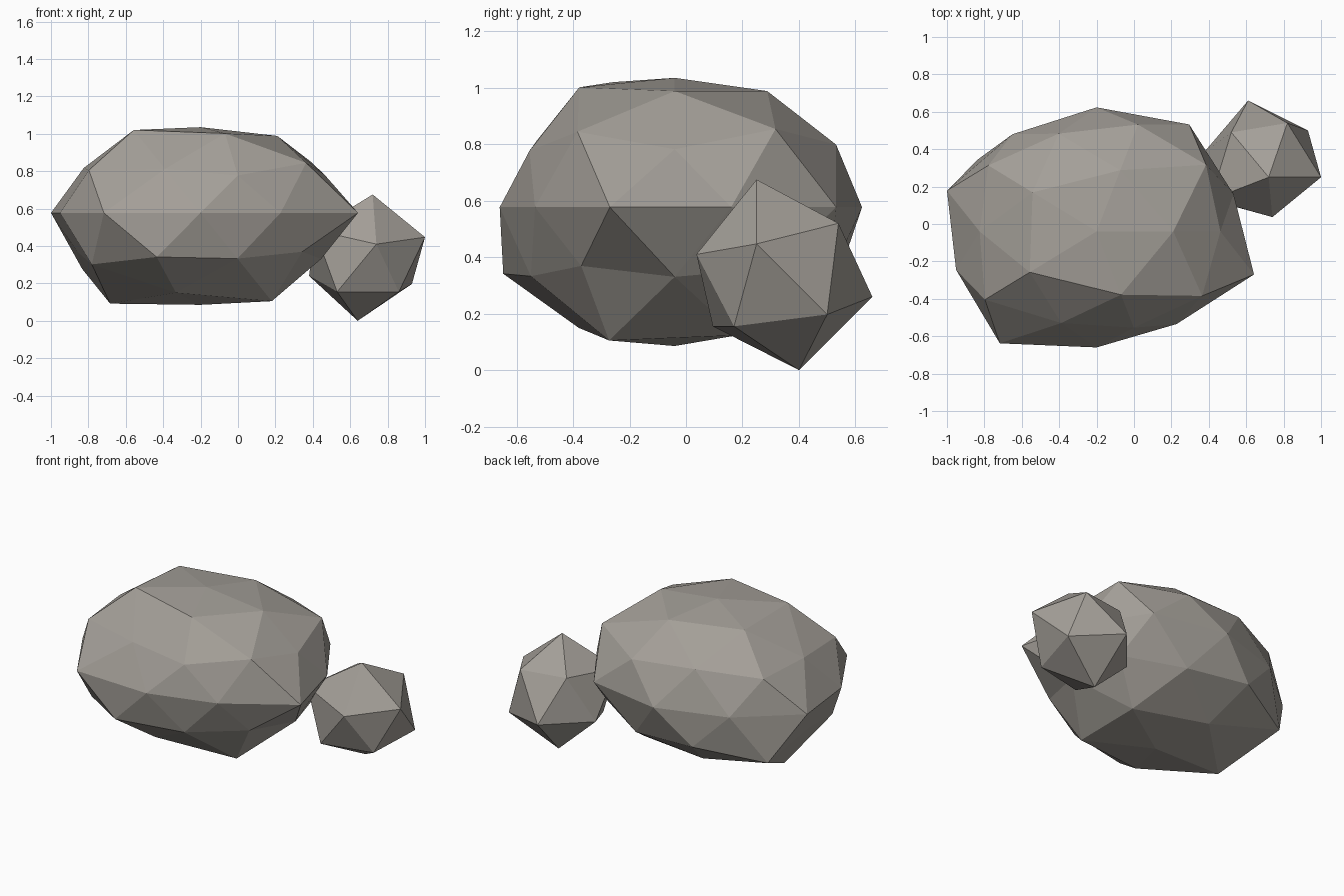
import bpy, bmesh, math

if "Cube" in bpy.data.objects:
    bpy.data.objects.remove(bpy.data.objects["Cube"])

# Warm grey stone
stone = bpy.data.materials.new("stone")
stone.diffuse_color = (.37, .347, .315, 1)
stone.use_nodes = True
stone.node_tree.nodes["Principled BSDF"].inputs["Base Color"].default_value = stone.diffuse_color

def finish(bm, name):
    bmesh.ops.recalc_face_normals(bm, faces=bm.faces)
    me = bpy.data.meshes.new(name)
    bm.to_mesh(me)
    bm.free()
    me.materials.append(stone)
    ob = bpy.data.objects.new(name, me)
    bpy.context.collection.objects.link(ob)
    return ob

# Large boulder: squashed icosphere, each ring pushed in or out radially.
# Keys are ring heights on the unit sphere, values run counter-clockwise from +x.
rings = {
    1.0: [.739],
    0.85: [.78, .78, .805, .84, .805],
    0.53: [.85, .77, .735, .72, .82],
    0.45: [.74, .80, .80, .825, .72],
    0.0: [.77, .842, .79, .765, .841, .79, .88, .738, .728, .885],
    -0.45: [.78, .82, .74, .85, .75],
    -0.53: [.757, .80, .92, .845, .75],
    -0.85: [.86, .80, .92, .81, .895],
    -1.0: [.793],
}
centre, squash = (-.2, -.04, .577), (1, .84, .62)
bm = bmesh.new()
bmesh.ops.create_icosphere(bm, subdivisions=2, radius=1)
for v in bm.verts:
    key = min(rings, key=lambda z: abs(z - v.co.z))
    row = rings[key]
    angle = (math.degrees(math.atan2(v.co.y, v.co.x)) + 1) % 360
    push = row[int(angle // (360 / len(row)))]
    v.co = [c + push * s * p for c, s, p in zip(centre, squash, v.co)]
finish(bm, "large_boulder")

# Small stone: irregular twenty-sided lump, opposite corners paired
corners = [
    (.72, .25, .675), (.64, .40, 0), (1, .25, .447), (.38, .39, .24),
    (.82, .54, .52), (.53, .095, .155), (.74, .037, .41), (.61, .66, .26),
    (.93, .50, .197), (.41, .13, .485), (.86, .17, .155), (.52, .49, .525),
]
bm = bmesh.new()
for c in corners:
    bm.verts.new(c)
bmesh.ops.convex_hull(bm, input=bm.verts)
finish(bm, "small_stone")
